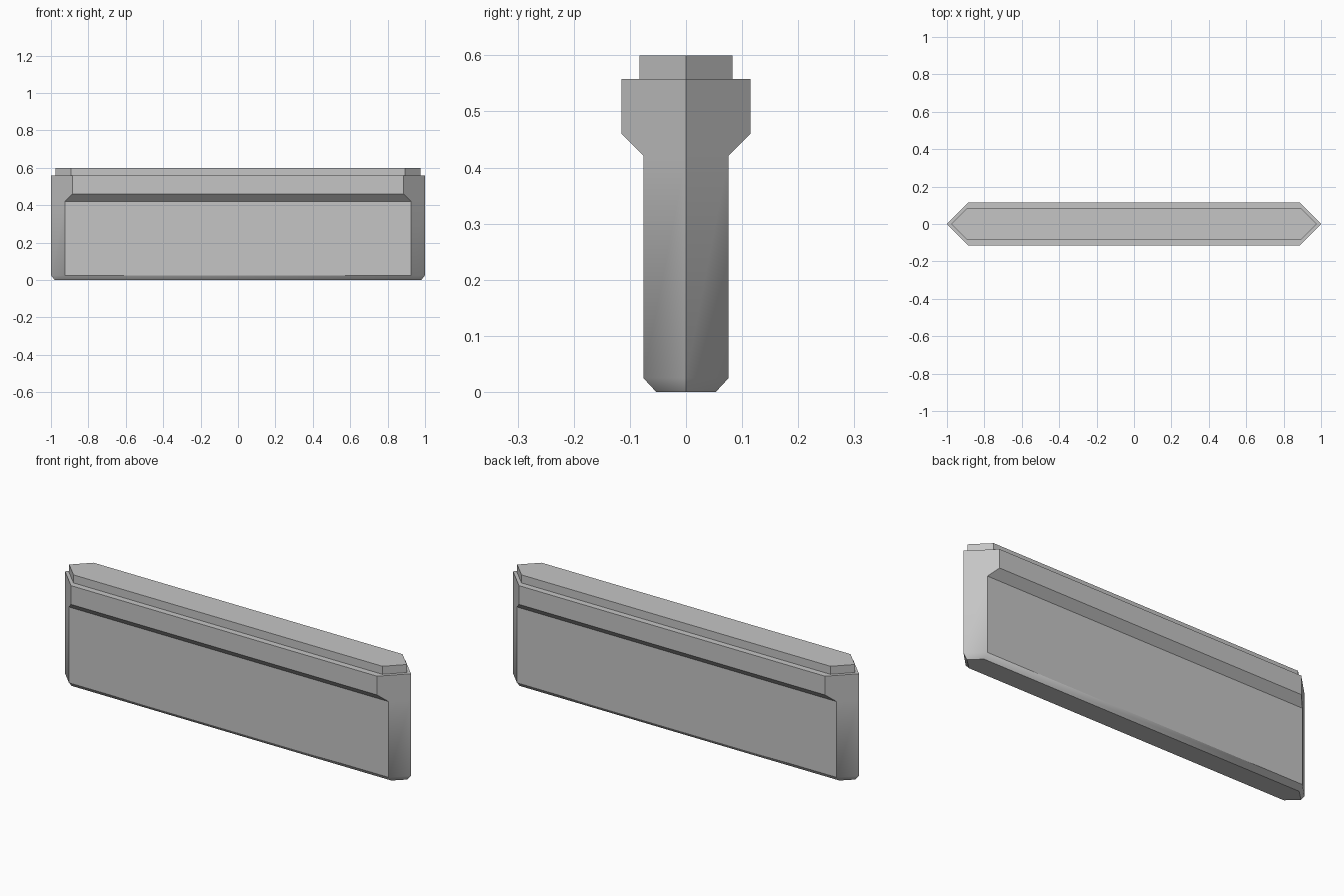
import bpy
import bmesh
import math

cube = bpy.data.objects.get("Cube")
if cube:
    bpy.data.objects.remove(cube, do_unlink=True)

# Single plain grey
grey = bpy.data.materials.new("stone grey")
grey.use_nodes = True
colour = (0.56, 0.56, 0.56, 1)
grey.diffuse_color = colour
grey.node_tree.nodes["Principled BSDF"].inputs["Base Color"].default_value = colour


def pointed_slab(name, levels):
    """Stack of long hexagons; each level is (height, tip x, shoulder x, half depth)."""
    bm = bmesh.new()
    rings = []
    for z, tip, shoulder, depth in levels:
        outline = [(tip, 0), (shoulder, depth), (-shoulder, depth),
                   (-tip, 0), (-shoulder, -depth), (shoulder, -depth)]
        rings.append([bm.verts.new((x, y, z)) for x, y in outline])
    for low, high in zip(rings, rings[1:]):
        for i in range(len(low)):
            j = (i + 1) % len(low)
            bm.faces.new((low[i], low[j], high[j], high[i]))
    bm.faces.new(rings[0][::-1])
    bm.faces.new(rings[-1])
    bmesh.ops.recalc_face_normals(bm, faces=bm.faces[:])
    mesh = bpy.data.meshes.new(name)
    bm.to_mesh(mesh)
    bm.free()
    mesh.materials.append(grey)
    obj = bpy.data.objects.new(name, mesh)
    bpy.context.collection.objects.link(obj)
    return obj


# Wall body: bevelled foot, flat panel, flared upper band
wall = pointed_slab("wall_body", [
    (0, 0.98, 0.924, 0.053),
    (0.025, 1, 0.924, 0.076),
    (0.421, 1, 0.924, 0.076),
    (0.46, 1, 0.885, 0.115),
    (0.558, 1, 0.885, 0.115),
])

# Narrower cap on top
cap = pointed_slab("top_cap", [
    (0.558, 0.976, 0.893, 0.083),
    (0.6, 0.976, 0.893, 0.083),
])

# Only the shallow foot bevel at the pointed ends is smooth
bpy.ops.object.select_all(action='DESELECT')
wall.select_set(True)
bpy.context.view_layer.objects.active = wall
bpy.ops.object.shade_smooth_by_angle(angle=math.radians(37))
